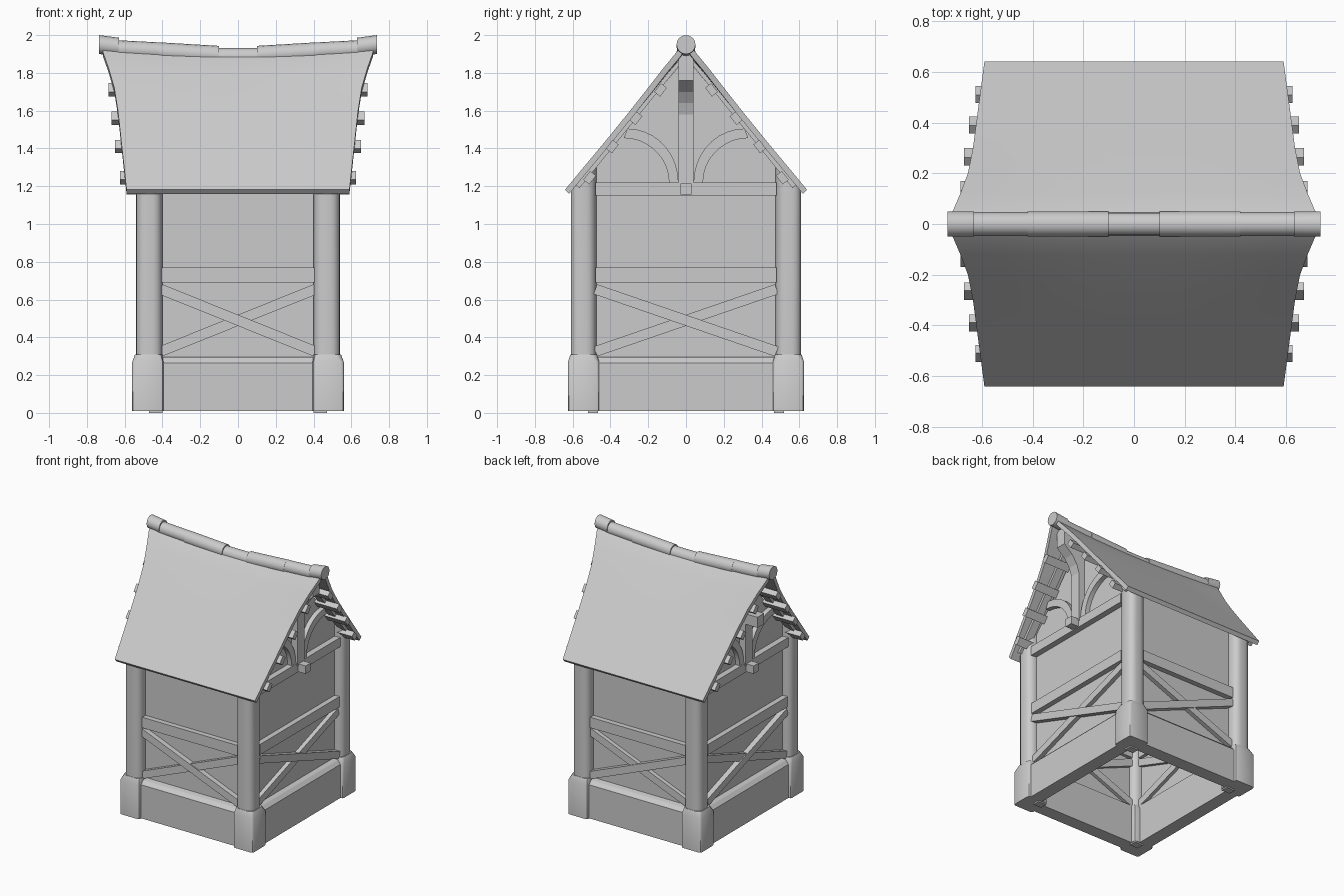
import bpy, bmesh, math
from mathutils import Vector

if "Cube" in bpy.data.objects:
    bpy.data.objects.remove(bpy.data.objects["Cube"], do_unlink=True)

grey = bpy.data.materials.new("plain_grey")
grey.use_nodes = True
colour = (0.6, 0.6, 0.6, 1)
grey.diffuse_color = colour
grey.node_tree.nodes["Principled BSDF"].inputs["Base Color"].default_value = colour


def finish(name, bm, smooth=False):
    bmesh.ops.recalc_face_normals(bm, faces=bm.faces)
    mesh = bpy.data.meshes.new(name)
    bm.to_mesh(mesh)
    bm.free()
    mesh.materials.append(grey)
    obj = bpy.data.objects.new(name, mesh)
    bpy.context.collection.objects.link(obj)
    if smooth:
        bpy.ops.object.select_all(action="DESELECT")
        obj.select_set(True)
        bpy.context.view_layer.objects.active = obj
        bpy.ops.object.shade_smooth_by_angle(angle=math.radians(40))
    return obj


def loft(name, rings, smooth=False):
    """Skin a list of equal rings and cap both ends."""
    bm = bmesh.new()
    rows = [[bm.verts.new(p) for p in ring] for ring in rings]
    n = len(rows[0])
    for a, b in zip(rows, rows[1:]):
        for i in range(n):
            j = (i + 1) % n
            bm.faces.new((a[i], a[j], b[j], b[i]))
    bm.faces.new(rows[0])
    bm.faces.new(rows[-1])
    return finish(name, bm, smooth)


def prism(name, pts, axis, a, b):
    """Extrude a profile of (horizontal, z) points along x or y from a to b."""
    def place(t):
        return [(t, h, z) if axis == "x" else (h, t, z) for h, z in pts]
    return loft(name, [place(a), place(b)])


def rect(h0, h1, z0, z1):
    return [(h0, z0), (h1, z0), (h1, z1), (h0, z1)]


def bar(name, p, q, width, axis, a, b):
    """Straight beam of given width between two (horizontal, z) points."""
    p, q = Vector(p), Vector(q)
    d = (q - p).normalized() * width / 2
    n = Vector((-d.y, d.x))
    prism(name, [p + n, q + n, q - n, p - n], axis, a, b)


def rounded(x0, x1, y0, y1, z, r, steps=4):
    """Horizontal rectangle with rounded corners."""
    ring = []
    for k, (cx, cy) in enumerate([(x1 - r, y1 - r), (x0 + r, y1 - r),
                                  (x0 + r, y0 + r), (x1 - r, y0 + r)]):
        for s in range(steps + 1):
            t = math.radians(90 * (k + s / steps))
            ring.append((cx + r * math.cos(t), cy + r * math.sin(t), z))
    return ring


def lerp(x, table):
    for (a, u), (b, v) in zip(table, table[1:]):
        if x <= b:
            return u + (v - u) * (x - a) / (b - a)
    return table[-1][1]


# Corner posts with thicker foot blocks
for sx in (-1, 1):
    for sy in (-1, 1):
        def flip(ring):
            return [(sx * x, sy * y, z) for x, y, z in ring]
        shaft = rounded(.40, .54, .475, .61, .29, .05)
        top = [(x, y, 1.18 + (.61 - y) * 1.1) for x, y, z in shaft]
        loft("corner_post", [flip(shaft), flip(top)], True)
        loft("post_foot", [flip(rounded(.395, .56, .46, .625, .01, .015, 2)),
                           flip(rounded(.395, .56, .46, .625, .27, .015, 2)),
                           flip(rounded(.40, .545, .472, .612, .31, .03, 2))], True)
        prism("foot_peg", rect(sx * .40, sx * .47, 0, .02), "y", sy * .465, sy * .52)

# Walls: half is the clear half width, out is the outer face distance
for axis, half, out in (("y", .41, .6), ("x", .48, .54)):
    across = "x" if axis == "y" else "y"
    for s in (-1, 1):
        prism("sill_beam", [(s * out, .01), (s * out, .265), (s * (out - .025), .29),
                            (s * (out - .1), .305), (s * (out - .1), .01)],
              across, -half, half)
        face, back = s * (out - .02), s * (out - .1)
        prism("middle_rail", rect(-half, half, .69, .77), axis, face, back)
        for d in (-1, 1):
            bar("cross_brace", (-half, .49 - d * .165), (half, .49 + d * .165),
                .055, axis, face - s * .004 * (d + 1), back)
        panel = rect(-half, half, .28, 1.25)
        if axis == "x":
            panel = [(-half, .28), (half, .28), (half, 1.32), (.2, 1.64),
                     (0, 1.88), (-.2, 1.64), (-half, 1.32)]
        prism("wall_panel", panel, axis, s * (out - .06), s * (out - .075))

# Gable timbers on both ends
for s in (-1, 1):
    prism("tie_beam", rect(-.48, .48, 1.15, 1.22), "x", s * .46, s * .525)
    prism("tie_beam_end", rect(-.03, .03, 1.155, 1.215), "x", s * .46, s * .59)
    if s > 0:
        # King post flaring outward to carry the ridge
        prism("king_post", [(.47, 1.2), (.53, 1.2), (.53, 1.58), (.55, 1.64),
                            (.59, 1.70), (.66, 1.76), (.66, 1.92), (.47, 1.92)],
              "y", -.04, .04)
    else:
        prism("king_post", rect(-.53, -.47, 1.2, 1.92), "y", -.04, .04)
        prism("king_post_block", rect(-.63, -.47, 1.52, 1.6), "y", -.04, .04)
    for m in (-1, 1):
        # Quarter-round braces beside the king post
        arc = [math.radians(t) for t in range(0, 91, 10)]
        outer = [(m * (.31 - .27 * math.cos(t)), 1.22 + .285 * math.sin(t)) for t in arc]
        inner = [(m * (.33 - .24 * math.cos(t)), 1.22 + .235 * math.sin(t)) for t in arc]
        rings = [[(s * .47, *o), (s * .515, *o), (s * .515, *i), (s * .47, *i)]
                 for o, i in zip(outer, inner)]
        loft("curved_brace", rings, True)
        bar("gable_rafter", (m * .03, 1.87), (m * .575, 1.2), .03, "x", s * .5, s * .56)

# Purlins whose ends poke out past the roof edges
for y, z, x in ((.51, 1.245, .625), (.39, 1.41, .65), (.265, 1.56, .67), (.135, 1.71, .685)):
    for m in (-1, 1):
        bar("purlin", (m * (y - .018), z + .023), (m * (y + .018), z - .023),
            .04, "x", -x, x)

# Curved roof slopes, widening and sagging toward the ridge
profile = [(0, 1.955), (.05, 1.91), (.12, 1.825), (.2, 1.722), (.3, 1.595),
           (.42, 1.447), (.54, 1.303), (.64, 1.182)]
widths = [(0, .72), (.05, .715), (.12, .685), (.2, .655), (.3, .635), (.64, .59)]
for m in (-1, 1):
    bm = bmesh.new()
    cols = [i / 6 - 1 for i in range(13)]
    layers = []
    for drop in (0, .035):
        layers.append([[bm.verts.new((u * lerp(y, widths), m * max(0, y - drop * .6),
                                      z - drop * .65 - .035 * (1 - u * u) * max(0, 1 - y / .3)))
                        for u in cols] for y, z in profile])
    upper, lower = layers
    last, end = len(profile) - 1, len(cols) - 1
    for g in layers:
        for r in range(last):
            for c in range(end):
                bm.faces.new((g[r][c], g[r][c + 1], g[r + 1][c + 1], g[r + 1][c]))
    for r in range(last):
        for c in (0, end):
            bm.faces.new((upper[r][c], upper[r + 1][c], lower[r + 1][c], lower[r][c]))
    for c in range(end):
        bm.faces.new((upper[last][c], upper[last][c + 1], lower[last][c + 1], lower[last][c]))
    finish("roof_slope", bm, True)


# Ridge tiles
def ridge_tile(x0, z0, x1, z1, r):
    rings = []
    for x, z in ((x0, z0), (x1, z1)):
        rings.append([(x, r * math.cos(t), z + r * math.sin(t))
                      for t in (math.tau * k / 16 for k in range(16))])
    loft("ridge_tile", rings, True)


ridge_tile(-.105, 1.886, .105, 1.886, .046)
for s in (-1, 1):
    ridge_tile(s * .1, 1.893, s * .42, 1.912, .05)
    ridge_tile(s * .41, 1.914, s * .64, 1.926, .047)
    ridge_tile(s * .63, 1.936, s * .735, 1.95, .05)
